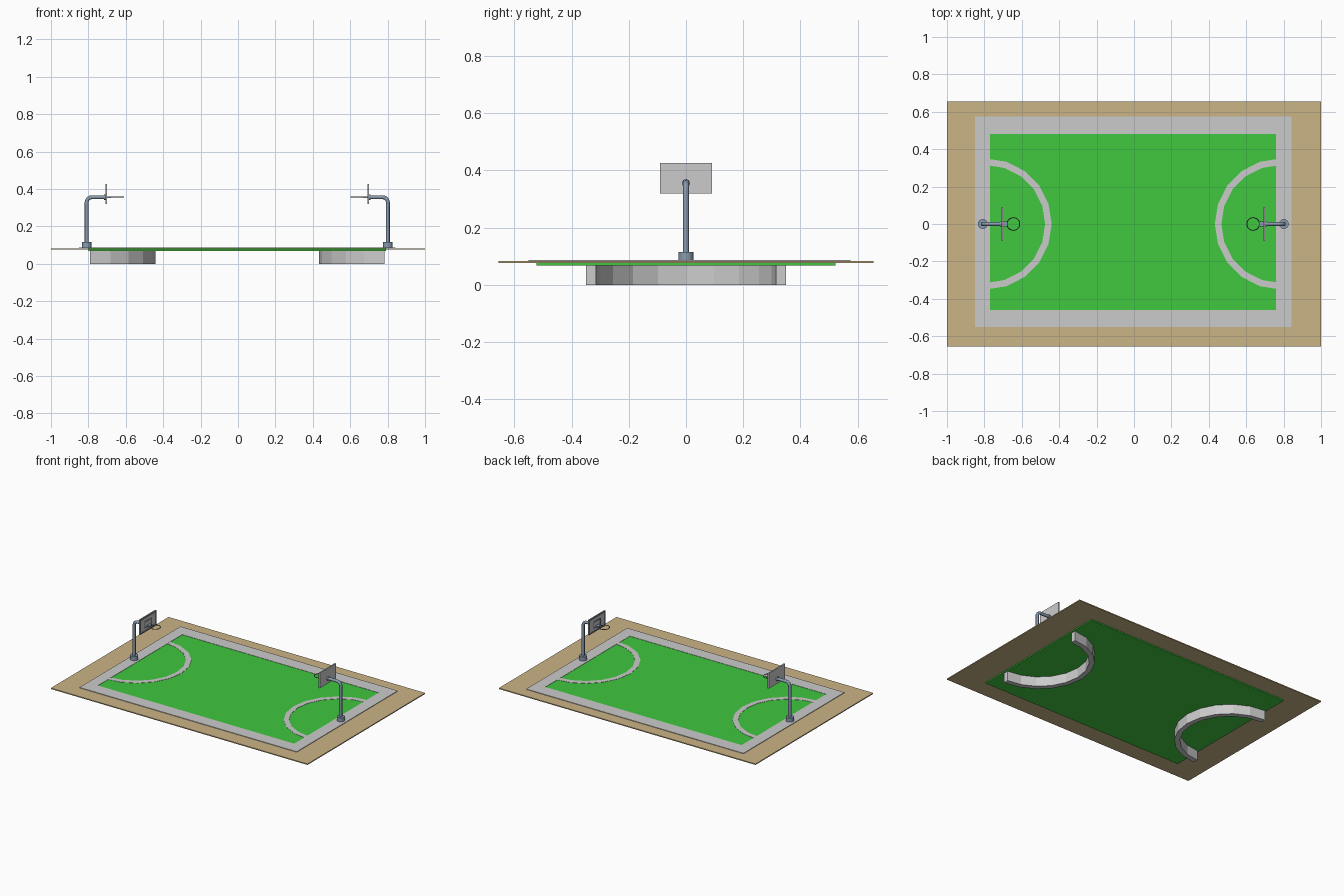
import bpy, bmesh, math
from mathutils import Vector

if "Cube" in bpy.data.objects:
    bpy.data.objects.remove(bpy.data.objects["Cube"])


def material(name, rgb):
    m = bpy.data.materials.new(name)
    m.diffuse_color = (*rgb, 1)
    m.use_nodes = True
    m.node_tree.nodes["Principled BSDF"].inputs["Base Color"].default_value = m.diffuse_color
    return m


BROWN = material("clay", (0.60, 0.46, 0.24))
GREEN = material("turf", (0.05, 0.58, 0.05))
STEEL = material("steel", (0.25, 0.33, 0.42))
DARK = material("dark_trim", (0.16, 0.19, 0.22))
CX = -0.004  # symmetry line of the court markings


def finish(name, bm, mat=None, smooth=False):
    bmesh.ops.recalc_face_normals(bm, faces=bm.faces)
    me = bpy.data.meshes.new(name)
    bm.to_mesh(me)
    bm.free()
    ob = bpy.data.objects.new(name, me)
    bpy.context.collection.objects.link(ob)
    if mat:
        me.materials.append(mat)
    if smooth:
        bpy.ops.object.select_all(action='DESELECT')
        ob.select_set(True)
        bpy.context.view_layer.objects.active = ob
        bpy.ops.object.shade_smooth_by_angle(angle=math.radians(40))
    return ob


def box(name, lo, hi, mat=None):
    bm = bmesh.new()
    bmesh.ops.create_cube(bm, size=1)
    for v in bm.verts:
        v.co = Vector([l + (c + 0.5) * (h - l) for l, h, c in zip(lo, hi, v.co)])
    return finish(name, bm, mat)


def band(name, outer, inner, depth, closed, mat=None):
    """Strip between two matching outlines, extruded along depth."""
    bm = bmesh.new()
    o = [bm.verts.new(p) for p in outer]
    i = [bm.verts.new(p) for p in inner]
    n = len(o)
    faces = [bm.faces.new((o[k], o[(k + 1) % n], i[(k + 1) % n], i[k]))
             for k in range(n if closed else n - 1)]
    ext = bmesh.ops.extrude_face_region(bm, geom=faces, use_keep_orig=True)
    bmesh.ops.translate(bm, vec=depth,
                        verts=[g for g in ext["geom"] if isinstance(g, bmesh.types.BMVert)])
    return finish(name, bm, mat)


def tube(name, path, r, mat, sides=12, closed=False):
    """Round tube swept along a path lying in a plane."""
    cu = bpy.data.curves.new(name, 'CURVE')
    cu.dimensions = '3D'
    cu.bevel_depth = r
    cu.bevel_resolution = max(0, sides // 4 - 1)
    cu.use_fill_caps = not closed
    sp = cu.splines.new('POLY')
    sp.points.add(len(path) - 1)
    for p, c in zip(sp.points, path):
        p.co = (*c, 1)
    sp.use_cyclic_u = closed
    cu.materials.append(mat)
    ob = bpy.data.objects.new(name, cu)
    bpy.context.collection.objects.link(ob)
    return ob


def rect_xy(x0, x1, y0, y1, z):
    return [(x0, y0, z), (x1, y0, z), (x1, y1, z), (x0, y1, z)]


# Ground apron, open in the middle, with the green field slab through it
band("ground_apron", rect_xy(-1, 1, -.655, .655, .076),
     rect_xy(-.8, .79, -.523, .523, .076), (0, 0, .007), True, BROWN)
box("green_field", (-.8, -.523, .068), (.79, .523, .0855), GREEN)

# Grey border line around the field
band("border_line", rect_xy(-.85, .843, -.55, .574, .0835),
     rect_xy(-.77, .76, -.46, .48, .0835), (0, 0, .004), True)

for side, s in (("left", 1), ("right", -1)):
    def X(x):
        return CX + s * x

    # Half-ring wall that shows as the arc line on the field
    angles = [math.radians(-90 + 18 * k) for k in range(11)]
    arc = [[(X(-.786 + r * math.cos(a)), r * math.sin(a), 0) for a in angles]
           for r in (.35, .315)]
    band(side + "_arc_line", arc[0], arc[1], (0, 0, .0872), False)

    # Pole foot
    bm = bmesh.new()
    bmesh.ops.create_cone(bm, cap_ends=True, segments=16, radius1=.026, radius2=.026, depth=.032)
    bmesh.ops.translate(bm, vec=(X(-.805), 0, .1), verts=bm.verts)
    finish(side + "_pole_foot", bm, STEEL, True)

    # Bent pole
    bend = [(X(-.777 - .028 * math.cos(t)), 0, .328 + .028 * math.sin(t))
            for t in (math.radians(15 * k) for k in range(7))]
    tube(side + "_pole", [(X(-.805), 0, .09)] + bend + [(X(-.7), 0, .356)], .0105, STEEL)

    # Collar behind the board
    bm = bmesh.new()
    bmesh.ops.create_cone(bm, cap_ends=True, segments=16, radius1=.014, radius2=.014, depth=.008)
    for v in bm.verts:
        v.co = (X(-.709) + v.co.z, v.co.x, .356 + v.co.y)
    finish(side + "_board_collar", bm, STEEL, True)

    # Backboard with dark edge and target square on the court side
    xa, xb = sorted((X(-.705), X(-.697)))
    box(side + "_backboard", (xa, -.09, .32), (xb, .09, .427))

    def rect_yz(h, z0, z1):
        x = X(-.6975)
        return [(x, -h, z0), (x, h, z0), (x, h, z1), (x, -h, z1)]
    band(side + "_board_edge", rect_yz(.09, .32, .427), rect_yz(.078, .332, .415),
         (s * .0015, 0, 0), True, DARK)
    band(side + "_target_square", rect_yz(.042, .345, .395), rect_yz(.034, .353, .387),
         (s * .0015, 0, 0), True, DARK)

    # Rim bracket and rim
    xa, xb = sorted((X(-.697), X(-.675)))
    box(side + "_rim_bracket", (xa, -.014, .352), (xb, .014, .36), STEEL)
    ring = [(X(-.641 + .034 * math.cos(2 * math.pi * k / 24)),
             .034 * math.sin(2 * math.pi * k / 24), .357) for k in range(24)]
    tube(side + "_rim", ring, .0025, DARK, 8, True)
